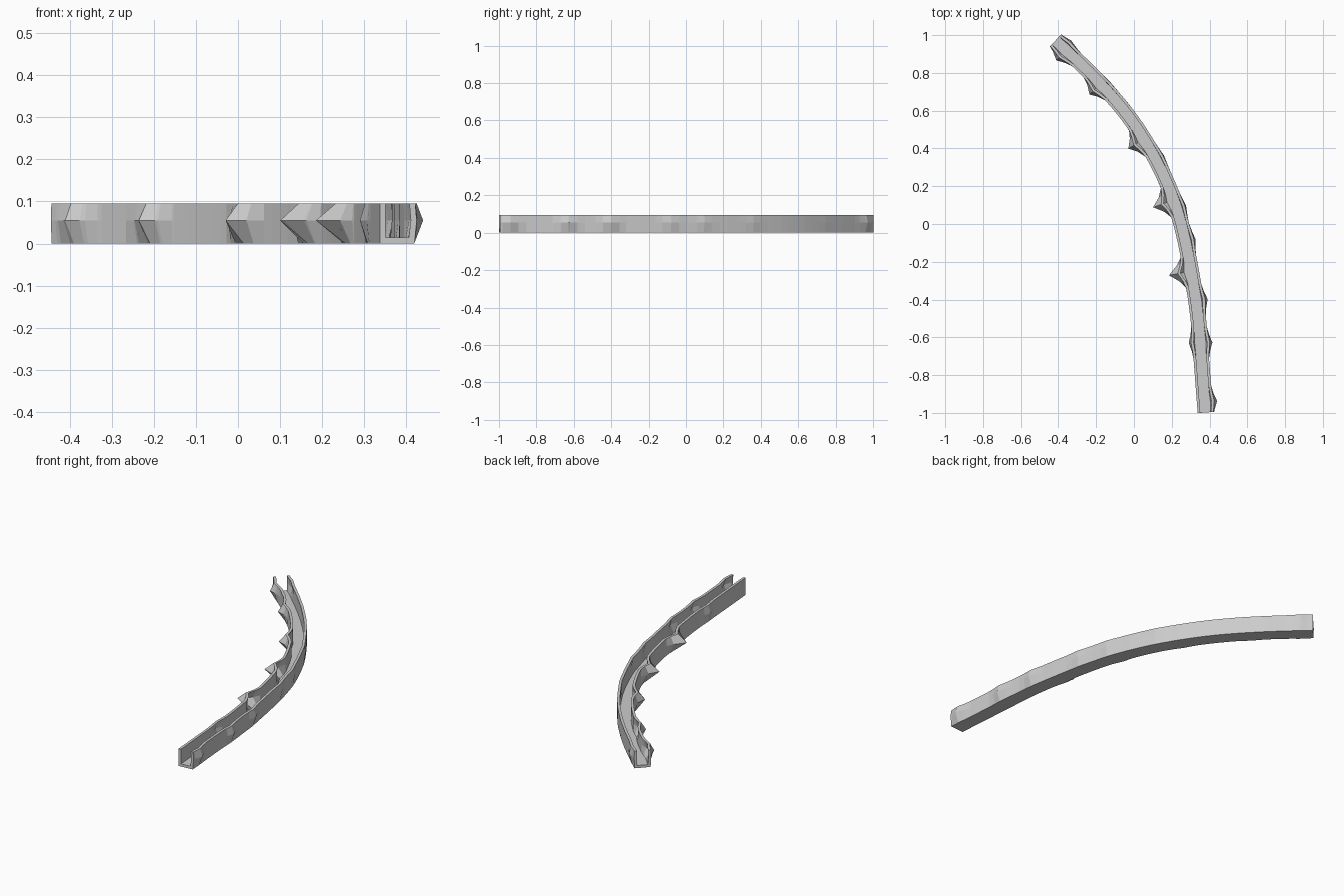
import bpy, bmesh
from mathutils import Vector

if "Cube" in bpy.data.objects:
    bpy.data.objects.remove(bpy.data.objects["Cube"])

# Centreline of the trench (plan view) and bulge tips on the two walls
PATH = [(0.378, -0.998), (0.359, -0.75), (0.34, -0.5), (0.303, -0.25), (0.25, 0),
        (0.183, 0.2), (0.083, 0.4), (-0.052, 0.6), (-0.232, 0.8), (-0.415, 0.972)]
TIPS = [(0.44, -0.94), (0.415, -0.63), (0.39, -0.4), (0.325, -0.08), (0.275, 0.1),
        (0.16, 0.36), (0.0, 0.60), (-0.12, 0.745), (-0.33, 0.97),
        (-0.41, 0.865), (-0.235, 0.685), (-0.03, 0.40), (0.10, 0.09),
        (0.185, -0.27), (0.29, -0.63)]
HALF, WALL, FLOOR, MID, TOP = 0.041, 0.014, 0.014, 0.055, 0.095
REACH = 0.085

# Smooth dense centreline (Catmull-Rom), with running length and right-hand normals
pts = [Vector(p) for p in PATH]
ext = [2 * pts[0] - pts[1]] + pts + [2 * pts[-1] - pts[-2]]
line = []
for i in range(1, len(ext) - 2):
    a, b, c, d = ext[i - 1:i + 3]
    for k in range(40):
        t = k / 40
        line.append(0.5 * (2 * b + (c - a) * t + (2 * a - 5 * b + 4 * c - d) * t * t
                           + (3 * b - a - 3 * c + d) * t ** 3))
line.append(pts[-1])
length = [0.0]
for p, q in zip(line, line[1:]):
    length.append(length[-1] + (q - p).length)
n = len(line)


def normal(i):
    t = (line[min(i + 3, n - 1)] - line[max(i - 3, 0)]).normalized()
    return Vector((t.y, -t.x))


def index_at(s):
    return min(range(n), key=lambda i: abs(length[i] - s))


# Bulge position and depth for each wall
bulges = {1: [], -1: []}
stations = {0, n - 1}
for tip in TIPS:
    tip = Vector(tip)
    i = min(range(n), key=lambda j: (line[j] - tip).length)
    side = 1 if (tip - line[i]).dot(normal(i)) > 0 else -1
    bulges[side].append((length[i], (tip - line[i]).length - HALF))
    for off in (-REACH, -REACH / 2, 0, REACH / 2, REACH):
        stations.add(index_at(length[i] + off))


def bulge(side, s):
    best = 0
    for centre, depth in bulges[side]:
        f = max(0, 1 - abs(s - centre) / REACH)
        best = max(best, depth * (0.5 * f + 0.5 * f * f))
    return best


# U-shaped section: (side, inset, height, share of bulge)
SECTION = [(-1, 0, 0, 0.1), (1, 0, 0, 0.1), (1, 0, MID, 1), (1, 0, TOP, 0.4),
           (1, WALL, TOP, 0.4), (1, WALL, MID, 1), (1, WALL, FLOOR, 0.15),
           (-1, WALL, FLOOR, 0.15), (-1, WALL, MID, 1), (-1, WALL, TOP, 0.4),
           (-1, 0, TOP, 0.4), (-1, 0, MID, 1)]

# Sweep the section along the path
bm = bmesh.new()
rings = []
for i in sorted(stations):
    ring = []
    for side, inset, z, share in SECTION:
        w = HALF - inset + share * bulge(side, length[i])
        p = line[i] + normal(i) * side * w
        ring.append(bm.verts.new((p.x, p.y, z)))
    rings.append(ring)
m = len(SECTION)
for r, q in zip(rings, rings[1:]):
    for k in range(m):
        bm.faces.new((r[k], r[(k + 1) % m], q[(k + 1) % m], q[k]))

# End caps
for ring in (rings[0], rings[-1]):
    for quad in ((0, 1, 6, 7), (1, 2, 5, 6), (2, 3, 4, 5), (7, 8, 11, 0), (8, 9, 10, 11)):
        bm.faces.new([ring[k] for k in quad])
bmesh.ops.recalc_face_normals(bm, faces=bm.faces)

mesh = bpy.data.meshes.new("trench_channel")
bm.to_mesh(mesh)
bm.free()
obj = bpy.data.objects.new("trench_channel", mesh)
bpy.context.collection.objects.link(obj)
